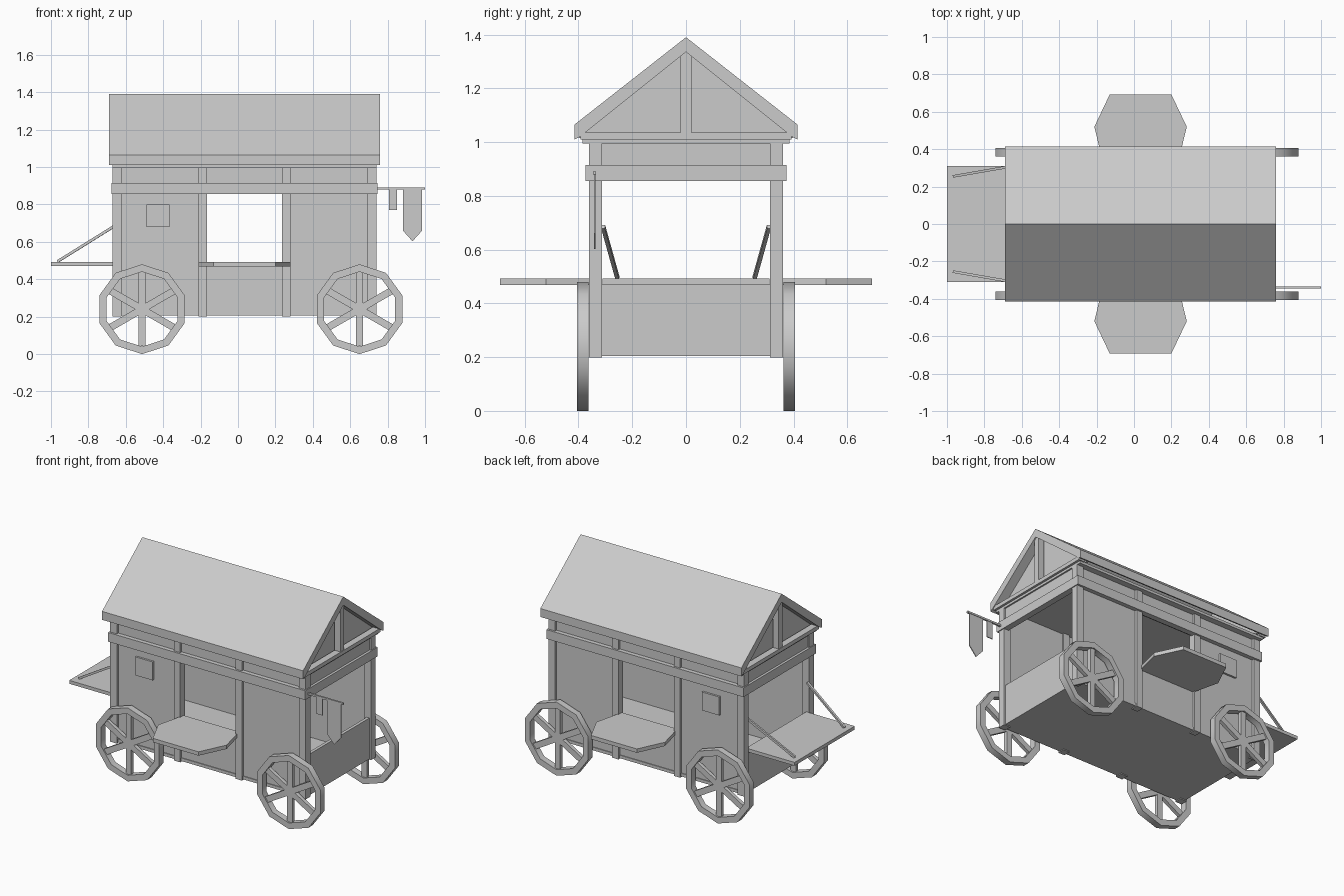
import bpy, bmesh, math
from mathutils import Vector

cube = bpy.data.objects.get("Cube")
if cube:
    bpy.data.objects.remove(cube, do_unlink=True)

grey = bpy.data.materials.new("plain_grey")
grey.use_nodes = True
grey.diffuse_color = (0.6, 0.6, 0.6, 1)
grey.node_tree.nodes["Principled BSDF"].inputs["Base Color"].default_value = (0.6, 0.6, 0.6, 1)


def finish(name, bm):
    bmesh.ops.recalc_face_normals(bm, faces=bm.faces)
    mesh = bpy.data.meshes.new(name)
    bm.to_mesh(mesh)
    bm.free()
    obj = bpy.data.objects.new(name, mesh)
    bpy.context.collection.objects.link(obj)
    mesh.materials.append(grey)
    return obj


def box(name, x, y, z):
    """Box from (low, high) pairs."""
    bm = bmesh.new()
    bmesh.ops.create_cube(bm, size=1)
    for v in bm.verts:
        v.co = [(a + b) / 2 + c * (b - a) for (a, b), c in zip((x, y, z), v.co)]
    return finish(name, bm)


def prism(name, points, offset):
    """Extrude a planar outline along an offset."""
    bm = bmesh.new()
    face = bm.faces.new([bm.verts.new(p) for p in points])
    new = bmesh.ops.extrude_face_region(bm, geom=[face])["geom"]
    moved = [g for g in new if isinstance(g, bmesh.types.BMVert)]
    bmesh.ops.translate(bm, verts=moved, vec=offset)
    return finish(name, bm)


def bar(name, a, b, width, depth):
    """Square bar between two points."""
    a, b = Vector(a), Vector(b)
    obj = box(name, (-width / 2, width / 2), (-depth / 2, depth / 2), (0, (b - a).length))
    obj.location = a
    obj.rotation_euler = (b - a).to_track_quat("Z", "Y").to_euler()
    return obj


def span(side, a, b):
    return tuple(sorted((side * a, side * b)))


X0, X1 = -0.67, 0.74       # body ends
MID = ((-0.21, -0.165), (0.235, 0.28))   # posts beside the serving openings

# Floor and ceiling
box("floor", (X0 + 0.01, X1 - 0.01), (-0.35, 0.35), (0.205, 0.225))
box("ceiling", (X0, X1), (-0.385, 0.385), (0.995, 1.012))

for side, label in ((-1, "front"), (1, "back")):
    # Posts
    for i, x in enumerate(((X0, X0 + 0.048), *MID, (X1 - 0.048, X1))):
        box(f"{label}_post_{i}", x, span(side, 0.312, 0.36), (0.2, 1.0))
    # Long walls around the serving opening
    wall = span(side, 0.325, 0.345)
    box(f"{label}_wall_right", (X0 + 0.02, -0.18), wall, (0.205, 1.0))
    box(f"{label}_wall_left", (0.25, X1 - 0.02), wall, (0.205, 1.0))
    box(f"{label}_wall_low", (-0.18, 0.25), wall, (0.205, 0.472))
    box(f"{label}_wall_high", (-0.18, 0.25), wall, (0.86, 1.0))
    box(f"{label}_hatch", (-0.49, -0.365), span(side, 0.34, 0.358), (0.68, 0.80))
    # Serving counter
    half = ((0.2, 0.325), (0.247, 0.52), (0.165, 0.692))
    outline = [(0.035 + w, side * y, 0.468) for w, y in half]
    outline += [(0.035 - w, side * y, 0.468) for w, y in reversed(half)]
    prism(f"{label}_counter", outline, (0, 0, 0.025))
    # Long part of the beam ring
    box(f"{label}_beam", (X0 - 0.006, X1 + 0.006), span(side, 0.335, 0.373), (0.855, 0.915))

for side, end, roof_end, label in ((-1, X0, -0.69, "right"), (1, X1, 0.76, "left")):
    def inward(a, b):
        return tuple(sorted((end - side * a, end - side * b)))
    # End walls, beams and gables
    box(f"{label}_end_wall", inward(0.01, 0.03), (-0.33, 0.33), (0.205, 0.472))
    box(f"{label}_end_panel", inward(0.01, 0.03), (-0.33, 0.33), (0.87, 1.0))
    box(f"{label}_end_beam", inward(-0.006, 0.035), (-0.373, 0.373), (0.855, 0.915))
    box(f"{label}_tie_beam", inward(-0.015, 0.03), (-0.392, 0.392), (1.01, 1.035))
    box(f"{label}_king_post", inward(-0.012, 0.03), (-0.02, 0.02), (1.02, 1.345))
    prism(f"{label}_gable", [(end - side * 0.04, y, z) for y, z in
                             ((-0.4, 1.015), (0.4, 1.015), (0, 1.345))], (-side * 0.015, 0, 0))

# Roof shell
profile = ((-0.415, 1.01), (-0.415, 1.065), (0, 1.39), (0.415, 1.065),
           (0.415, 1.01), (0.394, 1.02), (0, 1.335), (-0.394, 1.02))
prism("roof", [(-0.69, y, z) for y, z in profile], (1.45, 0, 0))

# Fold-down shelf with its struts
box("end_shelf", (-1.0, X0 + 0.02), (-0.31, 0.31), (0.47, 0.492))
for side in (-1, 1):
    bar("shelf_strut", (-0.66, side * 0.308, 0.685), (-0.965, side * 0.255, 0.495), 0.014, 0.014)


def wheel(name, cx, side):
    """Ten-sided rim with six spokes."""
    cz, sides = 0.24, 10
    y0, y1 = side * 0.362, side * 0.405
    bm = bmesh.new()
    rings = []
    for i in range(sides):
        a = math.pi / 2 + math.tau * i / sides
        rings.append([bm.verts.new((cx + r * math.cos(a), y, cz + r * math.sin(a)))
                      for r, y in ((0.24, y0), (0.24, y1), (0.2, y1), (0.2, y0))])
    for i in range(sides):
        p, q = rings[i], rings[(i + 1) % sides]
        for k in range(4):
            n = (k + 1) % 4
            bm.faces.new((p[k], p[n], q[n], q[k]))
    rim = finish(name + "_rim", bm)
    bpy.ops.object.select_all(action="DESELECT")
    rim.select_set(True)
    bpy.context.view_layer.objects.active = rim
    bpy.ops.object.shade_smooth_by_angle(angle=math.radians(40))
    y = (y0 + y1) / 2
    for i in range(3):
        a = math.pi / 2 + math.pi * i / 3
        dx, dz = 0.198 * math.cos(a), 0.198 * math.sin(a)
        spoke = box(f"{name}_spokes_{i}", (-0.198, 0.198), (-0.012, 0.012), (-0.019, 0.019))
        spoke.location = (cx, y, cz)
        spoke.rotation_euler = (0, a, 0)


for side, label in ((-1, "front"), (1, "back")):
    wheel(f"{label}_right_wheel", -0.513, side)
    wheel(f"{label}_left_wheel", 0.65, side)

# Banner pole with two hanging banners
box("banner_pole", (0.72, 1.0), (-0.346, -0.334), (0.879, 0.891))
box("small_banner", (0.807, 0.85), (-0.343, -0.337), (0.77, 0.885))
prism("large_banner", [(x, -0.343, z) for x, z in
                       ((0.882, 0.885), (0.882, 0.66), (0.933, 0.603), (0.984, 0.66), (0.984, 0.885))],
      (0, 0.006, 0))
